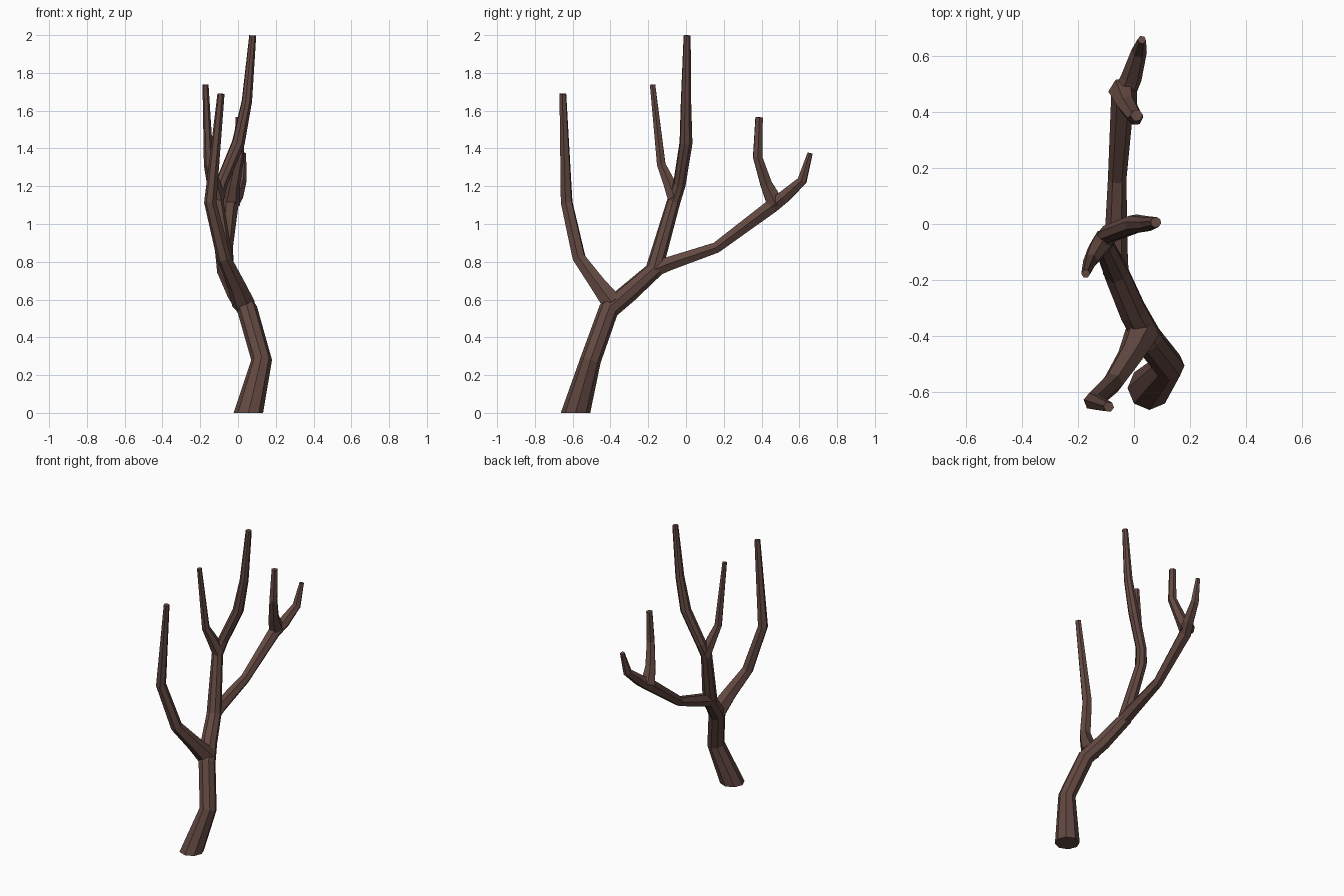
import bpy, bmesh, math
from mathutils import Vector

bark = bpy.data.materials.new("dark brown bark")
bark.diffuse_color = (0.125, 0.066, 0.054, 1)
SIDES = 8


def limb(name, points, flat_base=False, sides=SIDES):
    """Tapered faceted tube through (x, y, z, radius) points."""
    pos = [Vector(p[:3]) for p in points]
    rad = [p[3] for p in points]
    bm = bmesh.new()
    rings = []
    ref = Vector((0, -1, 0)) if flat_base else Vector((1, 0, 0))
    for i, p in enumerate(pos):
        # ring plane halves the bend between neighbouring segments
        t = Vector()
        if i > 0:
            t += (p - pos[i - 1]).normalized()
        if i < len(pos) - 1:
            t += (pos[i + 1] - p).normalized()
        if i == 0 and flat_base:
            t = Vector((0, 0, 1))
        t.normalize()
        ref = (ref - t * ref.dot(t)).normalized()
        side = t.cross(ref)
        rings.append([bm.verts.new(p + rad[i] * (ref * math.cos(a) + side * math.sin(a)))
                      for a in (2 * math.pi * k / sides for k in range(sides))])
    for a, b in zip(rings, rings[1:]):
        for k in range(sides):
            n = (k + 1) % sides
            bm.faces.new((a[k], a[n], b[n], b[k]))
    bm.faces.new(rings[0][::-1])
    bm.faces.new(rings[-1])
    bmesh.ops.recalc_face_normals(bm, faces=bm.faces)
    me = bpy.data.meshes.new(name)
    bm.to_mesh(me)
    bm.free()
    me.materials.append(bark)
    ob = bpy.data.objects.new(name, me)
    bpy.context.collection.objects.link(ob)
    return ob


# Trunk, running on into the tallest branch
limb("trunk", [
    (0.055, -0.585, 0.0, 0.078), (0.125, -0.505, 0.28, 0.055),
    (0.05, -0.41, 0.545, 0.054), (-0.005, -0.31, 0.63, 0.052),
    (-0.065, -0.17, 0.755, 0.047), (-0.112, -0.065, 1.12, 0.036),
    (-0.09, -0.035, 1.21, 0.034), (0.002, 0.0, 1.43, 0.035),
    (0.047, 0.0, 1.65, 0.028), (0.078, 0.006, 1.998, 0.019)], flat_base=True)

# Lower front branch
limb("front_branch", [
    (0.03, -0.385, 0.575, 0.062), (-0.01, -0.465, 0.68, 0.048),
    (-0.075, -0.566, 0.82, 0.038), (-0.147, -0.632, 1.115, 0.033),
    (-0.09, -0.652, 1.69, 0.019)], sides=6)

# Long rear branch, ending in its outer twig
limb("rear_branch", [
    (-0.065, -0.18, 0.755, 0.046), (-0.065, -0.09, 0.79, 0.042),
    (-0.06, 0.16, 0.875, 0.033), (-0.04, 0.455, 1.095, 0.042),
    (-0.01, 0.52, 1.145, 0.038), (0.018, 0.615, 1.23, 0.028),
    (0.028, 0.657, 1.375, 0.015)], sides=6)

# Upright twig on the rear branch
limb("rear_twig", [
    (-0.04, 0.475, 1.105, 0.052), (-0.025, 0.425, 1.21, 0.036),
    (0.005, 0.379, 1.355, 0.028), (0.01, 0.387, 1.565, 0.022)], sides=6)

# Short upper branch beside the tallest one
limb("upper_branch", [
    (-0.108, -0.06, 1.135, 0.042), (-0.13, -0.09, 1.22, 0.036),
    (-0.155, -0.131, 1.315, 0.026), (-0.172, -0.177, 1.738, 0.016)], sides=6)
